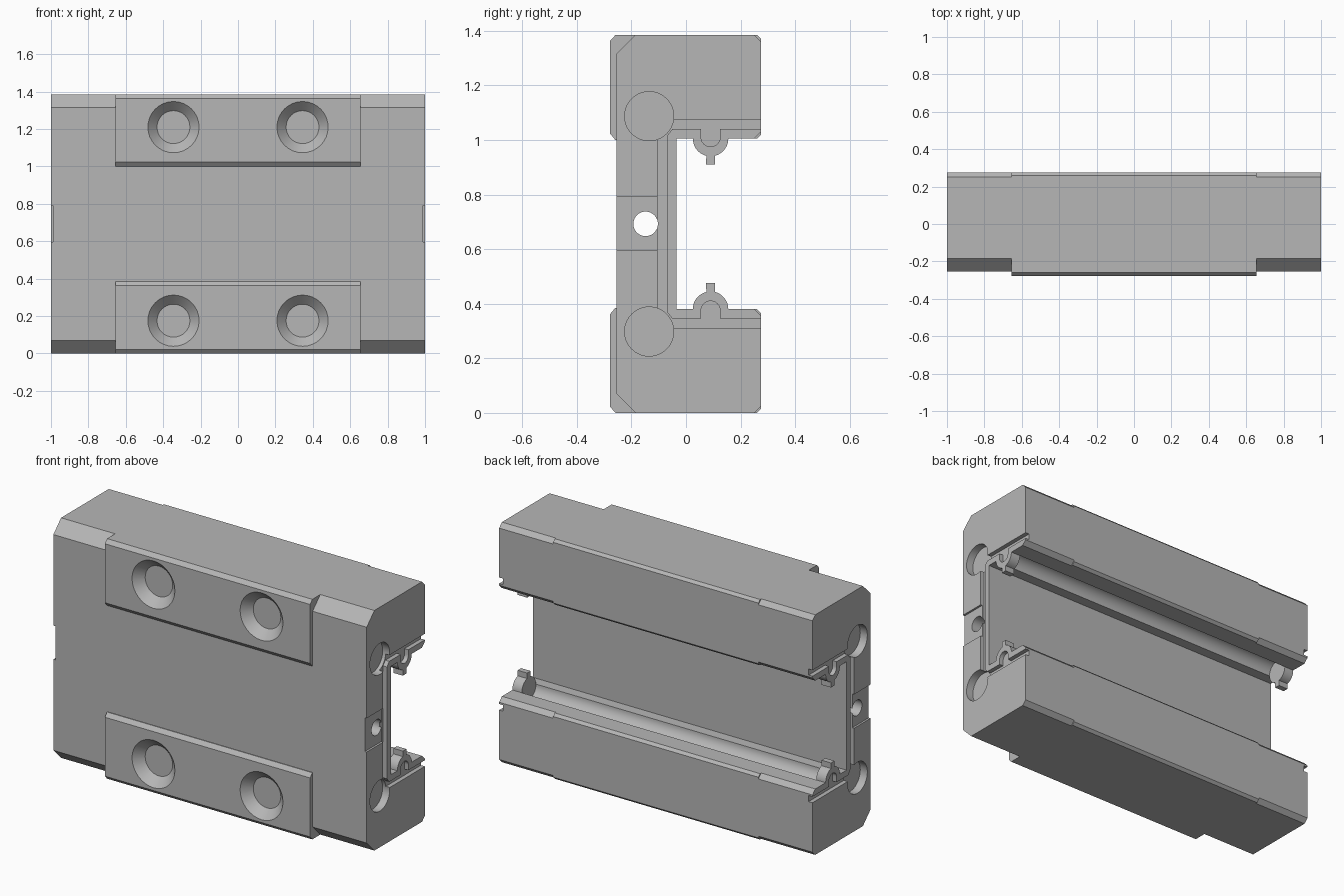
import bpy, bmesh
from math import sin, cos, radians
from mathutils import Matrix, Vector

H = 1.385                 # total height
cube = bpy.data.objects.get("Cube")
if cube:
    bpy.data.objects.remove(cube)

steel = bpy.data.materials.new("steel_grey")
steel.use_nodes = True
GREY = (0.47, 0.47, 0.47, 1)
steel.diffuse_color = GREY
steel.node_tree.nodes["Principled BSDF"].inputs["Base Color"].default_value = GREY


def finish(name, bm):
    bmesh.ops.recalc_face_normals(bm, faces=bm.faces)
    mesh = bpy.data.meshes.new(name)
    bm.to_mesh(mesh)
    bm.free()
    mesh.materials.append(steel)
    ob = bpy.data.objects.new(name, mesh)
    bpy.context.collection.objects.link(ob)
    return ob


def flip(points):
    return [(y, H - z) for y, z in points]


def mirrored(half):
    """Close a lower half profile with its upper mirror image."""
    return half + flip(half)[::-1]


def extrude(name, profile, x0, x1):
    bm = bmesh.new()
    face = bm.faces.new([bm.verts.new((x0, y, z)) for y, z in profile])
    new = bmesh.ops.extrude_face_region(bm, geom=[face])["geom"]
    verts = [v for v in new if isinstance(v, bmesh.types.BMVert)]
    bmesh.ops.translate(bm, verts=verts, vec=(x1 - x0, 0, 0))
    return finish(name, bm)


def arc(cy, cz, r, a0, a1, n):
    angles = [radians(a0 + (a1 - a0) * i / n) for i in range(n + 1)]
    return [(cy + r * cos(a), cz + r * sin(a)) for a in angles]


def rod(y, z, r, x0, x1):
    return extrude("cutter", arc(y, z, r, 0, 360, 40)[:-1], x0, x1)


def cone(x, y, z, r1, r2, depth):
    """Countersink cutter pointing into the front face."""
    bm = bmesh.new()
    bmesh.ops.create_cone(bm, cap_ends=True, segments=32, radius1=r1,
                          radius2=r2, depth=depth)
    bmesh.ops.transform(bm, matrix=Matrix.Translation(Vector((x, y, z)))
                        @ Matrix.Rotation(radians(-90), 4, 'X'), verts=bm.verts)
    return finish("cutter", bm)


def cut(ob, cutters):
    bpy.context.view_layer.objects.active = ob
    for c in cutters:
        c.hide_render = True
        mod = ob.modifiers.new("cut", 'BOOLEAN')
        mod.operation, mod.solver, mod.object = 'DIFFERENCE', 'EXACT', c
        bpy.ops.object.modifier_apply(modifier=mod.name)
        bpy.data.objects.remove(c)


def smooth(ob):
    bpy.ops.object.select_all(action='DESELECT')
    ob.select_set(True)
    bpy.context.view_layer.objects.active = ob
    bpy.ops.object.shade_smooth_by_angle(angle=radians(25))


GY, GZ, GR = 0.09, 0.38, 0.065     # ball groove position and radius


def grooves():
    return [rod(GY, z, GR, -1.1, 1.1) for z in (GZ, H - GZ)]


def bore():
    return rod(-0.148, H / 2, 0.045, -1.1, 1.1)


# Centre body with raised mounting pads
body = extrude("carriage_body", mirrored([
    (-0.255, 0.385), (-0.259, 0.385), (-0.278, 0.362), (-0.278, 0.022),
    (-0.258, 0), (0.26, 0), (0.275, 0.015), (0.275, 0.365), (0.26, GZ),
    (-0.035, GZ)])[::-1], -0.655, 0.655)
sinks = [cone(x, -0.253, z, 0.137, 0.088, 0.05)
         for x in (-0.345, 0.345) for z in (0.175, H - 0.175)]
cut(body, grooves() + [bore()] + sinks)
smooth(body)

# End caps and their end plates
front = [(-0.255, 0.07), (-0.185, 0), (0.25, 0), (0.275, 0.025),
         (0.275, 0.355), (0.25, GZ)]
lip = (arc(GY, GZ, GR, 0, 76, 10) + [(0.106, 0.475), (0.074, 0.475)]
       + arc(GY, GZ, GR, 104, 180, 10))
corner = [(-0.035, GZ)]

# Channel that outlines the seal strip on each end plate
outer = [(0.3, 0.31), (-0.045, 0.31), (-0.105, 0.375)]
inner = ([(0.3, 0.345)] + arc(GY, 0.375, 0.035, 0, 180, 12)
         + [(-0.05, 0.345), (-0.07, 0.37)])
inner[1:1] = [(0.125, 0.345)]
inner[-2:-2] = [(0.055, 0.345)]
channel = mirrored(outer) + flip(inner) + inner[::-1]

for side, s in (("left", 1), ("right", -1)):
    cap = extrude("end_cap_" + side, mirrored(front + corner), s * 0.655, s * 0.94)
    cut(cap, grooves() + [bore()])
    smooth(cap)

    plate = extrude("end_plate_" + side, mirrored(front + lip + corner),
                    s * 0.94, s)
    notch = [(-0.3, 0.595), (-0.105, 0.595), (-0.105, H - 0.595), (-0.3, H - 0.595)]
    pockets = [rod(-0.135, z, 0.09, s * 0.955, s * 1.1) for z in (0.298, H - 0.298)]
    cut(plate, [extrude("cutter", channel, s * 0.975, s * 1.1),
                extrude("cutter", notch, s * 0.988, s * 1.1), bore()] + pockets)
    smooth(plate)
